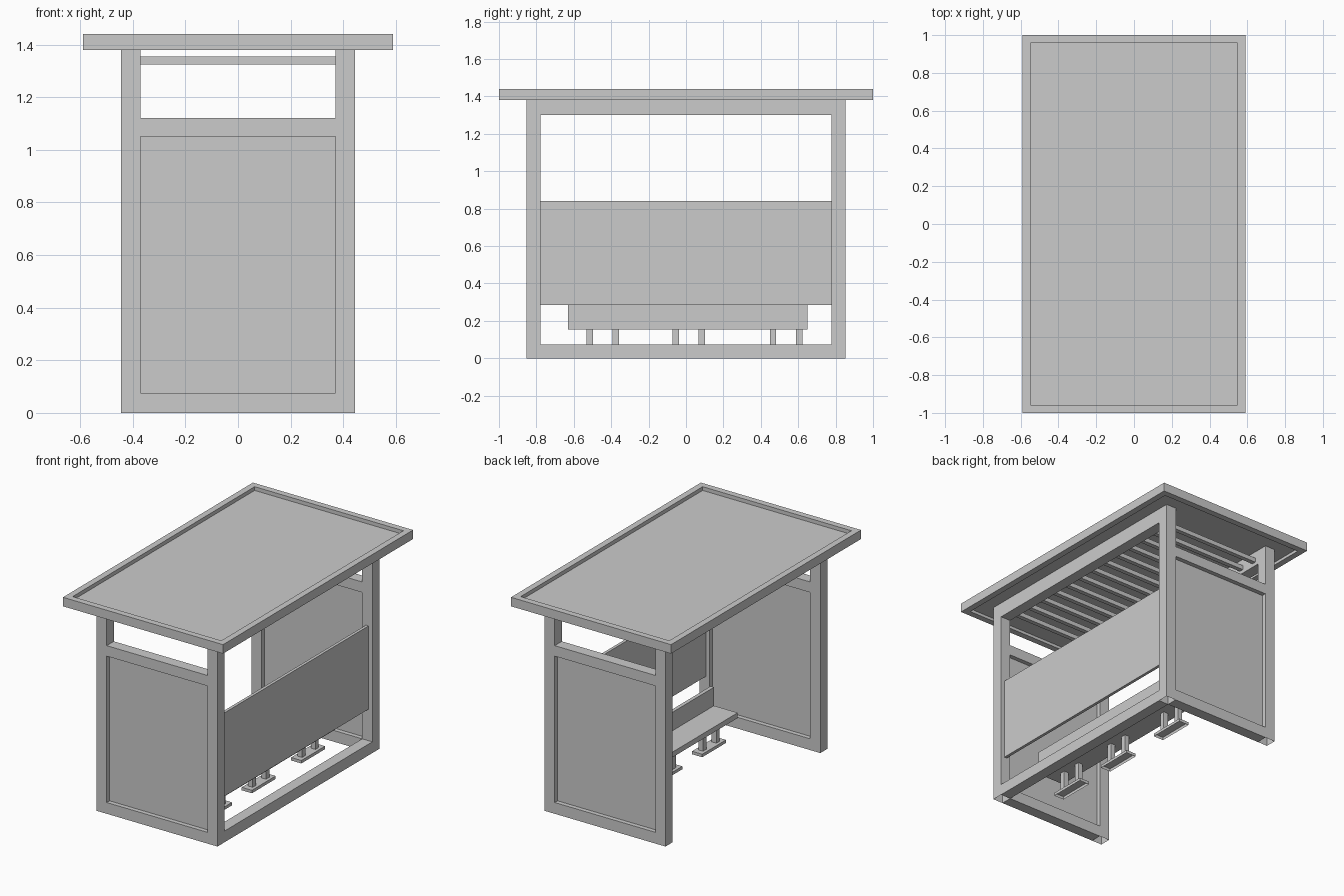
import bpy, bmesh

if "Cube" in bpy.data.objects:
    bpy.data.objects.remove(bpy.data.objects["Cube"])


def box(name, x, y, z, open_bottom=False):
    """Box from (min, max) ranges; optionally without its bottom face."""
    bm = bmesh.new()
    bmesh.ops.create_cube(bm, size=1)
    for v in bm.verts:
        v.co = [r[0] if c < 0 else r[1] for c, r in zip(v.co, (x, y, z))]
    if open_bottom:
        bm.normal_update()
        down = [f for f in bm.faces if f.normal.z < -0.9]
        bmesh.ops.delete(bm, geom=down, context='FACES')
    mesh = bpy.data.meshes.new(name)
    bm.to_mesh(mesh)
    bm.free()
    ob = bpy.data.objects.new(name, mesh)
    bpy.context.collection.objects.link(ob)
    return ob


def around(c, width):
    return (c - width / 2, c + width / 2)


PX, PY, W = 0.408, 0.815, 0.075          # post centres and tube width
IX, IY = PX - W / 2, PY - W / 2          # clear half spans between posts
TOP = 1.40

# Corner posts
for sx in (-1, 1):
    for sy in (-1, 1):
        box("corner_post", around(sx * PX, W), around(sy * PY, W), (0, TOP), True)

# End walls: rails and thin recessed panel
for sy in (-1, 1):
    box("end_bottom_rail", (-IX, IX), around(sy * PY, W), (0, W))
    box("end_top_rail", (-IX, IX), around(sy * PY, W), (1.05, 1.12))
    box("end_panel", (-IX, IX), around(sy * PY, 0.015), (W, 1.05))

# Long top beams, and the sill and panel on the closed side
for sx in (-1, 1):
    box("top_beam", around(sx * PX, W), (-IY, IY), (1.30, TOP))
box("bottom_beam", around(PX, W), (-IY, IY), (0, W))
box("rear_panel", around(PX, 0.02), (-IY, IY), (0.285, 0.84))

# Ceiling slats
for i in range(13):
    box("ceiling_slat", (-IX, IX), around(-0.738 + i * 0.123, 0.03), (1.325, 1.355))

# Roof: raised rim around a thin sheet
RX, RY, RIM = 0.59, 1.0, 0.042
for s in (-1, 1):
    box("roof_side_rim", around(s * (RX - RIM / 2), RIM), (-RY, RY), (1.38, 1.44))
    box("roof_end_rim", (-RX + RIM, RX - RIM), around(s * (RY - RIM / 2), RIM), (1.38, 1.44))
box("roof_sheet", (-RX + RIM, RX - RIM), (-RY + RIM, RY - RIM), (1.40, 1.415))

# Bench
box("bench_seat", (0.06, 0.26), (-0.63, 0.65), (0.155, 0.19))
box("bench_back", (0.235, 0.26), (-0.63, 0.65), (0.19, 0.313))
for yc in (-0.445, 0.015, 0.535):
    box("bench_foot", around(0.142, 0.075), around(yc, 0.25), (0, 0.02), True)
    for s in (-1, 1):
        box("bench_leg", around(0.142, 0.034), around(yc + s * 0.07, 0.034), (0.02, 0.155))
